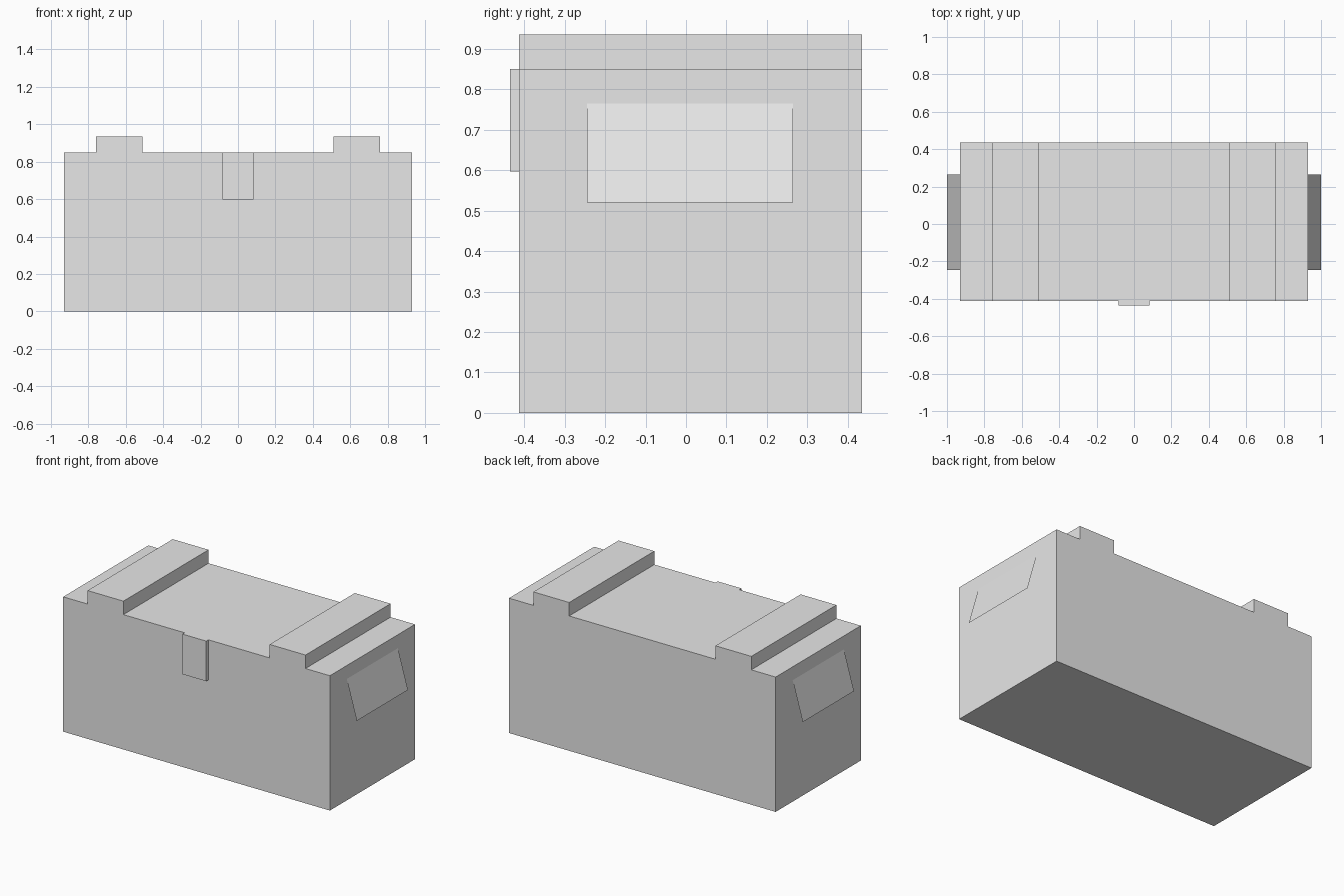
import bpy
import bmesh

cube = bpy.data.objects.get("Cube")
if cube:
    bpy.data.objects.remove(cube, do_unlink=True)

FRONT, BACK = -0.413, 0.435
HALF_WIDTH, LID = 0.93, 0.85

grey = bpy.data.materials.new("plain_grey")
grey.use_nodes = True
grey.diffuse_color = (0.8, 0.8, 0.8, 1)
grey.node_tree.nodes["Principled BSDF"].inputs["Base Color"].default_value = (0.8, 0.8, 0.8, 1)


def add_part(name, outline, extrude=None):
    """Make one polygon, optionally extruded into a solid."""
    bm = bmesh.new()
    face = bm.faces.new([bm.verts.new(p) for p in outline])
    if extrude:
        result = bmesh.ops.extrude_face_region(bm, geom=[face], use_keep_orig=True)
        moved = [v for v in result["geom"] if isinstance(v, bmesh.types.BMVert)]
        bmesh.ops.translate(bm, verts=moved, vec=extrude)
        bmesh.ops.recalc_face_normals(bm, faces=bm.faces)
    mesh = bpy.data.meshes.new(name)
    bm.to_mesh(mesh)
    bm.free()
    mesh.materials.append(grey)
    obj = bpy.data.objects.new(name, mesh)
    bpy.context.collection.objects.link(obj)
    return obj


# Chest body with two raised lid ribs, as one mirrored profile
half = [(HALF_WIDTH, 0), (HALF_WIDTH, LID), (0.76, LID), (0.76, 0.935), (0.51, 0.935), (0.51, LID)]
profile = half + [(-x, z) for x, z in reversed(half)]
add_part("chest_body", [(x, FRONT, z) for x, z in profile], (0, BACK - FRONT, 0))

# Front latch
latch = [(-0.083, 0.597), (0.083, 0.597), (0.083, LID), (-0.083, LID)]
add_part("front_latch", [(x, -0.435, z) for x, z in latch], (0, FRONT + 0.435, 0))

# Slanted sheet handles, flaring outward at the bottom
for name, side in (("left_handle", 1), ("right_handle", -1)):
    sheet = [(side * 1.0, -0.245, 0.52), (side * 1.0, 0.265, 0.52),
             (side * HALF_WIDTH, 0.265, 0.765), (side * HALF_WIDTH, -0.245, 0.765)]
    add_part(name, sheet if side > 0 else sheet[::-1])
